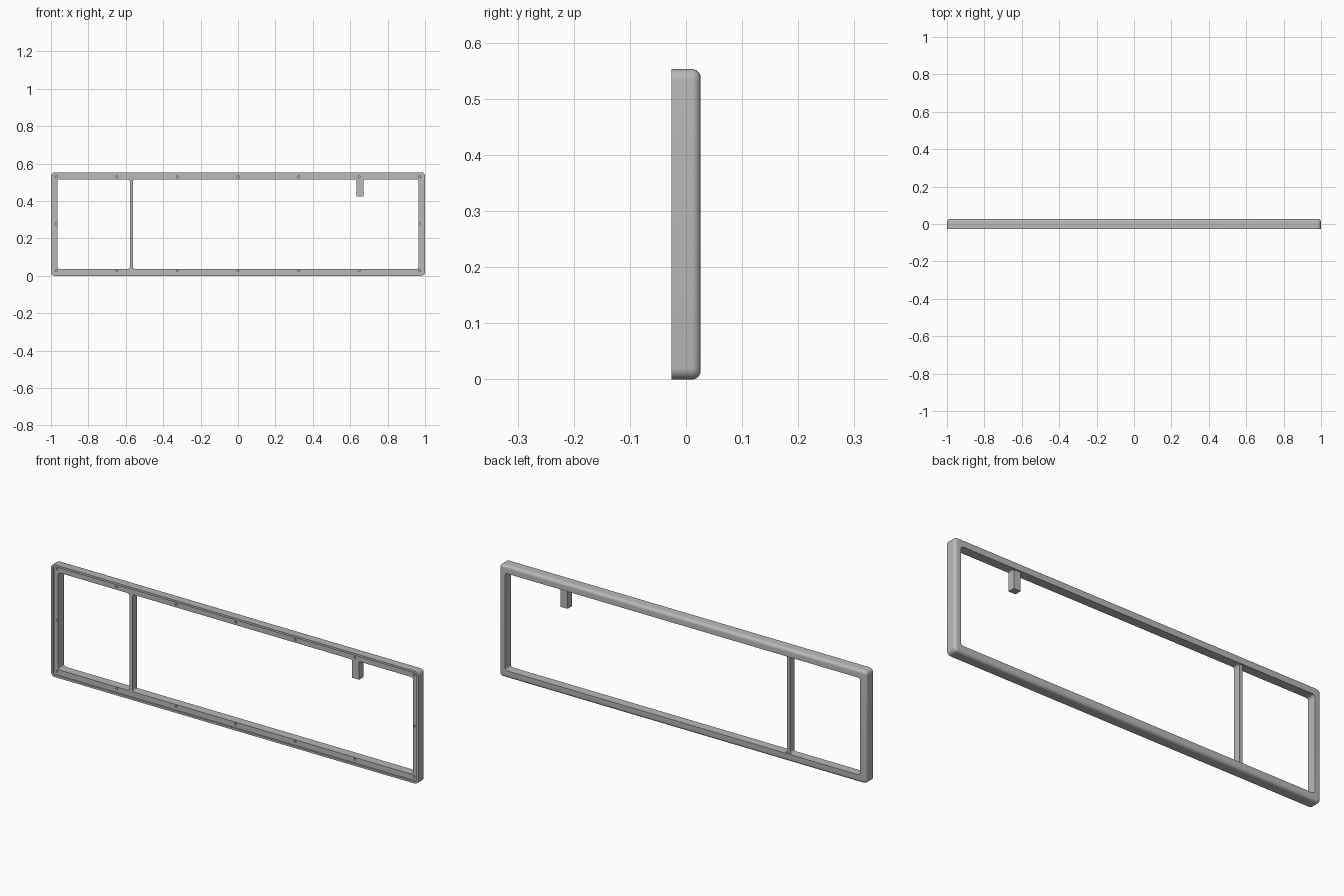
import bpy, bmesh
from math import sin, cos, pi

cube = bpy.data.objects.get("Cube")
if cube:
    bpy.data.objects.remove(cube, do_unlink=True)

H, D = 0.553, 0.026          # frame height, half depth
FLOOR, BAR_BACK = -0.018, 0.017

grey = bpy.data.materials.new("plain grey")
grey.use_nodes = True
colour = (0.48, 0.48, 0.48, 1)
grey.diffuse_color = colour
grey.node_tree.nodes["Principled BSDF"].inputs["Base Color"].default_value = colour


def rounded_rect(x0, x1, z0, z1, r, steps=6):
    """Counter-clockwise outline in x, z with rounded corners."""
    corners = [(x1 - r, z1 - r), (x0 + r, z1 - r), (x0 + r, z0 + r), (x1 - r, z0 + r)]
    return [(cx + r * cos(a), cz + r * sin(a))
            for q, (cx, cz) in enumerate(corners)
            for a in [(q + k / steps) * pi / 2 for k in range(steps + 1)]]


def loft(name, sections):
    """Solid through outlines of equal length, each placed at its own y."""
    bm = bmesh.new()
    rings = [[bm.verts.new((x, y, z)) for x, z in pts] for y, pts in sections]
    for a, b in zip(rings, rings[1:]):
        for i in range(len(a)):
            j = (i + 1) % len(a)
            bm.faces.new((a[i], a[j], b[j], b[i]))
    bm.faces.new(rings[0])
    bm.faces.new(rings[-1])
    bmesh.ops.recalc_face_normals(bm, faces=bm.faces)
    mesh = bpy.data.meshes.new(name)
    bm.to_mesh(mesh)
    bm.free()
    mesh.materials.append(grey)
    obj = bpy.data.objects.new(name, mesh)
    bpy.context.collection.objects.link(obj)
    return obj


def prism(name, pts, y0, y1):
    return loft(name, [(y0, pts), (y1, pts)])


# Frame block with rounded back edges
R = 0.015
sections = [(-D, 0.0)]
for k in range(7):
    a = k / 6 * pi / 2
    sections.append((D - R + R * sin(a), R - R * cos(a)))
frame = loft("frame", [(y, rounded_rect(-1 + i, 1 - i, i, H - i, 0.02 - i))
                       for y, i in sections])

# Cutters: front recess, two window openings, relief behind the divider
rim = 0.01
cutters = [
    prism("recess_cutter", rounded_rect(-1 + rim, 1 - rim, rim, H - rim, 0.012), -0.1, FLOOR),
    prism("small_opening_cutter", rounded_rect(-0.966, -0.578, 0.037, 0.515, 0.012), -0.1, 0.1),
    prism("large_opening_cutter", rounded_rect(-0.562, 0.966, 0.037, 0.515, 0.012), -0.1, 0.1),
    prism("divider_relief_cutter",
          [(-0.6, 0.037), (-0.54, 0.037), (-0.54, 0.515), (-0.6, 0.515)], BAR_BACK, 0.1),
]

# Screw holes around the recess
low, high = 0.028, H - 0.024
spots = [(x * 0.324, z) for x in range(-3, 4) for z in (low, high)]
spots += [(s * 0.972, H / 2) for s in (-1, 1)]
for n, (cx, cz) in enumerate(spots):
    ring = [(cx + 0.0055 * cos(k * pi / 6), cz + 0.0055 * sin(k * pi / 6)) for k in range(12)]
    cutters.append(prism(f"screw_hole_cutter_{n}", ring, -0.1, 0.002))

for c in cutters:
    mod = frame.modifiers.new(c.name, 'BOOLEAN')
    mod.operation = 'DIFFERENCE'
    mod.solver = 'EXACT'
    mod.object = c
bpy.ops.object.select_all(action='DESELECT')
bpy.context.view_layer.objects.active = frame
frame.select_set(True)
for c in cutters:
    bpy.ops.object.modifier_apply(modifier=c.name)
for c in cutters:
    bpy.data.objects.remove(c, do_unlink=True)

# Hanging tab with small flared root
half, f, tx = 0.019, 0.007, 0.652
side = [(half, 0.425)]
side += [(half + f - f * cos(k * pi / 8), 0.508 + f * sin(k * pi / 8)) for k in range(5)]
side.append((half + f, 0.517))
tab = prism("hanging_tab", [(tx + x, z) for x, z in side]
            + [(tx - x, z) for x, z in reversed(side)], FLOOR + 0.0005, BAR_BACK)

# Smooth rounds, sharp edges
tab.select_set(True)
bpy.ops.object.shade_smooth_by_angle(angle=pi / 6)
